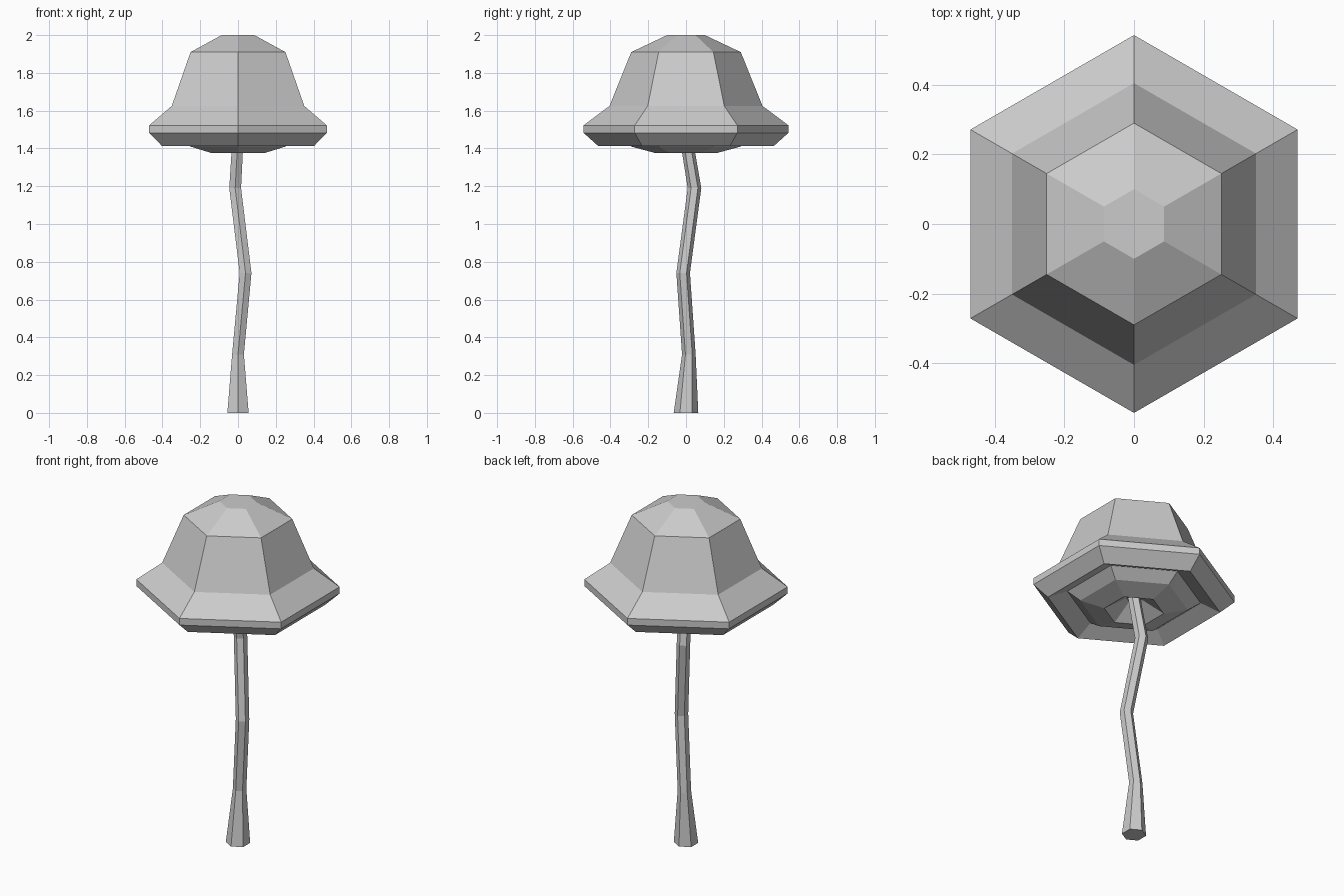
import bpy, bmesh, math

cube = bpy.data.objects.get("Cube")
if cube:
    bpy.data.objects.remove(cube)

SIDES = 6

grey = bpy.data.materials.new("plain grey")
grey.use_nodes = True
color = (0.6, 0.6, 0.6, 1)
grey.diffuse_color = color
grey.node_tree.nodes["Principled BSDF"].inputs["Base Color"].default_value = color


def hex_loft(name, sections):
    """Skin hexagonal rings, each given as (x, y, z, radius), and cap both ends."""
    bm = bmesh.new()
    rings = []
    for x, y, z, r in sections:
        ring = []
        for i in range(SIDES):
            a = math.pi / 2 + math.tau * i / SIDES
            ring.append(bm.verts.new((x + r * math.cos(a), y + r * math.sin(a), z)))
        rings.append(ring)
    for low, high in zip(rings, rings[1:]):
        for i in range(SIDES):
            j = (i + 1) % SIDES
            bm.faces.new((low[i], low[j], high[j], high[i]))
    bm.faces.new(rings[0][::-1])
    bm.faces.new(rings[-1])
    bmesh.ops.recalc_face_normals(bm, faces=bm.faces)
    mesh = bpy.data.meshes.new(name)
    bm.to_mesh(mesh)
    bm.free()
    mesh.materials.append(grey)
    obj = bpy.data.objects.new(name, mesh)
    bpy.context.collection.objects.link(obj)
    return obj


# Cap: from the hollow around the stem, over the gills and brim, to the crown
cap_profile = [
    (0.04, 1.45), (0.16, 1.375), (0.29, 1.41), (0.36, 1.46), (0.465, 1.413),
    (0.543, 1.483), (0.543, 1.522), (0.405, 1.625), (0.29, 1.91), (0.10, 2.0),
]
hex_loft("mushroom_cap", [(0, 0, z, r) for r, z in cap_profile])

# Stem: crooked, with a flared foot
hex_loft("mushroom_stem", [
    (0, 0, 0, 0.065),
    (0, 0.015, 0.31, 0.036),
    (0.04, -0.015, 0.74, 0.036),
    (-0.015, 0.045, 1.19, 0.036),
    (0, 0, 1.46, 0.034),
])
